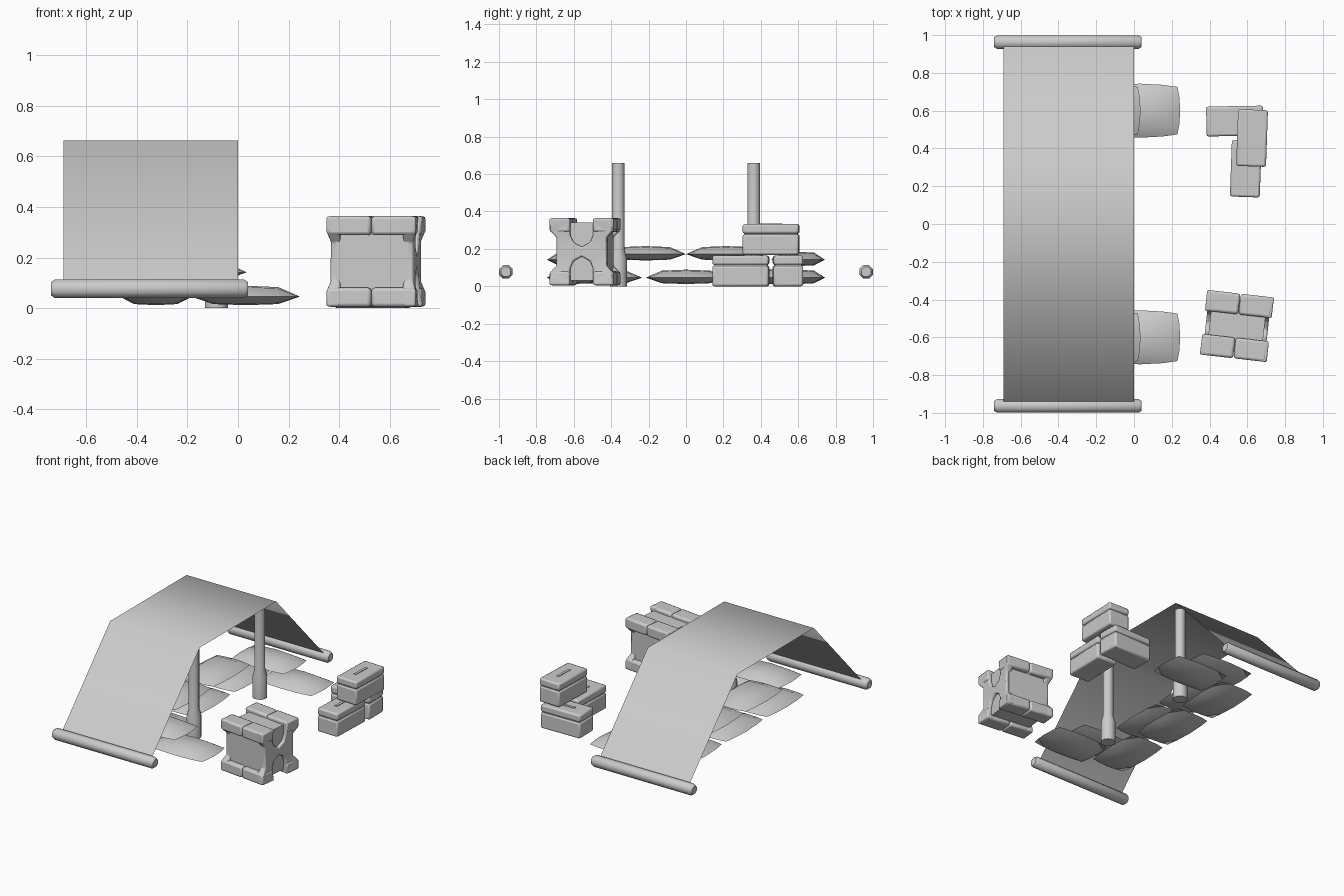
import bpy
import bmesh
import math
from mathutils import Matrix, Vector

cube = bpy.data.objects.get("Cube")
if cube:
    bpy.data.objects.remove(cube, do_unlink=True)

grey = bpy.data.materials.new("plain_grey")
grey.use_nodes = True
grey.diffuse_color = (0.6, 0.6, 0.6, 1)
grey.node_tree.nodes["Principled BSDF"].inputs["Base Color"].default_value = (0.6, 0.6, 0.6, 1)


def finish(name, bm, loc=(0, 0, 0), turn=0, bevel=0, angle=35, recalc=True):
    """Turn a bmesh into a shaded object, turned about z."""
    if recalc:
        bmesh.ops.recalc_face_normals(bm, faces=bm.faces)
    mesh = bpy.data.meshes.new(name)
    bm.to_mesh(mesh)
    bm.free()
    mesh.materials.append(grey)
    ob = bpy.data.objects.new(name, mesh)
    bpy.context.collection.objects.link(ob)
    ob.location = loc
    ob.rotation_euler.z = math.radians(turn)
    if bevel:
        mod = ob.modifiers.new("rounding", "BEVEL")
        mod.width = bevel
        mod.segments = 2
        mod.limit_method = "ANGLE"
    bpy.ops.object.select_all(action="DESELECT")
    bpy.context.view_layer.objects.active = ob
    ob.select_set(True)
    bpy.ops.object.shade_smooth_by_angle(angle=math.radians(angle))
    return ob


def add_box(bm, centre, size):
    matrix = Matrix.Translation(centre) @ Matrix.Diagonal((*size, 1))
    bmesh.ops.create_cube(bm, size=1, matrix=matrix)


def lathe(profile, sides):
    """Closed solid of revolution about z from (radius, height) pairs."""
    bm = bmesh.new()
    rings = []
    for r, z in profile:
        angles = [math.tau * (i + 0.5) / sides for i in range(sides)]
        rings.append([bm.verts.new((r * math.cos(a), r * math.sin(a), z)) for a in angles])
    for low, high in zip(rings, rings[1:]):
        for i in range(sides):
            j = (i + 1) % sides
            bm.faces.new((low[i], low[j], high[j], high[i]))
    bm.faces.new(rings[0][::-1])
    bm.faces.new(rings[-1])
    return bm


# Thin canopy sheet, folded over the two poles
bm = bmesh.new()
fold = [(-0.965, 0.08), (-0.42, 0.663), (0.42, 0.663), (0.965, 0.08)]
rows = [[bm.verts.new((x, y, z)) for x in (-0.69, 0)] for y, z in fold]
for a, b in zip(rows, rows[1:]):
    bm.faces.new((a[0], a[1], b[1], b[0]))
finish("canopy_sheet", bm, angle=60, recalc=False)

# Weighted rods along the hems and the two support poles
for side, tag in ((-1, "front"), (1, "back")):
    rod = lathe([(0.028, -0.39), (0.039, -0.375), (0.039, 0.375), (0.028, 0.39)], 8)
    bmesh.ops.rotate(rod, verts=rod.verts, matrix=Matrix.Rotation(math.pi / 2, 3, "Y"))
    finish(tag + "_hem_rod", rod, (-0.35, side * 0.963, 0.077), angle=50)
    pole = lathe([(0.047, 0), (0.047, 0.15), (0.034, 0.2), (0.034, 0.66)], 12)
    finish(tag + "_pole", pole, (-0.085, side * 0.362, 0))


def sandbag(name, loc, turn):
    """Low-poly pillow: a bulging rim with puffed top and flatter base."""
    bm = bmesh.new()
    steps = (-1, -0.6, 0, 0.6, 1)

    def point(u, v, up):
        x = 0.215 * u * (1 - 0.07 * v * v)
        y = 0.143 * v * (1 - 0.12 * u * u)
        puff = (1 - u ** 4) * (1 - v ** 4)
        return Vector((x, y, up * puff))

    for up in (0.043, -0.034):
        grid = [[bm.verts.new(point(u, v, up)) for v in steps] for u in steps]
        for i in range(4):
            for j in range(4):
                bm.faces.new((grid[i][j], grid[i + 1][j], grid[i + 1][j + 1], grid[i][j + 1]))
    bmesh.ops.remove_doubles(bm, verts=bm.verts, dist=0.0005)
    finish(name, bm, loc, turn, angle=50)


# Low sandbag wall, two courses around three sides
for i in (-1, 0, 1):
    sandbag("lower_back_sandbag", (-0.325, i * 0.45, 0.046), 90)
for s in (-1, 1):
    sandbag("lower_side_sandbag", (0.03, s * 0.6, 0.046), 0)
    sandbag("upper_back_sandbag", (-0.325, s * 0.215, 0.172), 90)
    sandbag("upper_side_sandbag", (-0.18, s * 0.6, 0.142), 0)

# Reinforced crate: core, split corner bars and braced end plates
place = (0.545, -0.54, 0.185)
turn = -6.5
bm = bmesh.new()
add_box(bm, (0, 0, 0), (0.29, 0.275, 0.31))
finish("crate_core", bm, place, turn)

bm = bmesh.new()
for sx in (-1, 1):
    for sy in (-1, 1):
        for sz in (-1, 1):
            add_box(bm, (sx * 0.0875, sy * 0.117, sz * 0.142), (0.173, 0.11, 0.076))
finish("crate_corner_bars", bm, place, turn, bevel=0.013)

quarter = [(0, 0.025), (0.045, 0.05), (0.062, 0.09), (0.062, 0.178),
           (0.172, 0.178), (0.172, 0.115), (0.135, 0.075), (0.135, 0)]
outline = quarter[1:] + [(y, -z) for y, z in quarter[-2::-1]]
outline += [(-y, -z) for y, z in quarter[1:]] + [(-y, z) for y, z in quarter[-2::-1]]
for s, tag in ((-1, "right"), (1, "left")):
    bm = bmesh.new()
    face = bm.faces.new([bm.verts.new((s * 0.125, y, z)) for y, z in outline])
    grown = bmesh.ops.extrude_face_region(bm, geom=[face])
    for v in grown["geom"]:
        if isinstance(v, bmesh.types.BMVert):
            v.co.x = s * (0.178 if abs(v.co.z) > 0.1 else 0.165)
    ngons = [f for f in bm.faces if len(f.verts) > 4]
    bmesh.ops.triangulate(bm, faces=ngons)
    finish("crate_" + tag + "_brace", bm, place, turn, bevel=0.008, angle=45)


def case(name, loc, turn):
    """Lidded supply case, long axis y, with a flat handle on top."""
    for part, z, height in (("body", 0.055, 0.11), ("lid", 0.139, 0.05)):
        bm = bmesh.new()
        add_box(bm, (0, 0, z), (0.158, 0.3, height))
        finish(name + "_" + part, bm, loc, turn, bevel=0.011)
    bm = bmesh.new()
    add_box(bm, (0, 0, 0.112), (0.142, 0.284, 0.02))
    add_box(bm, (0, 0, 0.165), (0.018, 0.12, 0.006))
    finish(name + "_seam_and_handle", bm, loc, turn)


# Stack of three supply cases
case("back_case", (0.533, 0.545, 0), -89)
case("front_case", (0.592, 0.293, 0), -2)
case("top_case", (0.625, 0.455, 0.168), -2)
